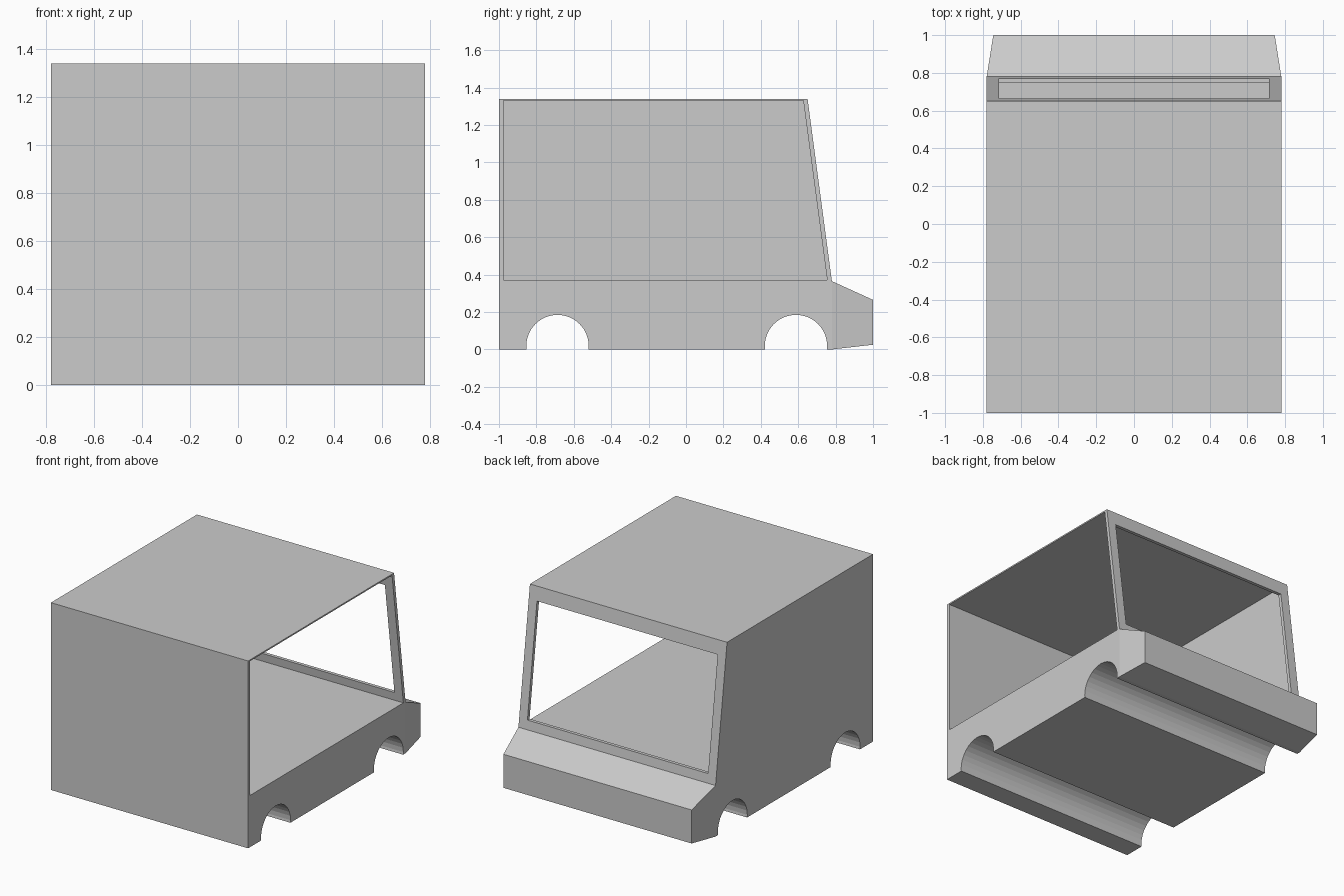
import bpy, bmesh, math

cube = bpy.data.objects.get("Cube")
if cube:
    bpy.data.objects.remove(cube, do_unlink=True)

grey = bpy.data.materials.new("plain grey")
grey.use_nodes = True
GREY = (0.6, 0.6, 0.6, 1)
grey.diffuse_color = GREY
grey.node_tree.nodes["Principled BSDF"].inputs["Base Color"].default_value = GREY


def prism(name, profile, x0, x1):
    """Extrude a (y, z) side profile from x0 to x1."""
    bm = bmesh.new()
    side = bm.faces.new([bm.verts.new((x0, y, z)) for y, z in profile])
    ext = bmesh.ops.extrude_face_region(bm, geom=[side])
    for v in ext["geom"]:
        if isinstance(v, bmesh.types.BMVert):
            v.co.x = x1
    bmesh.ops.recalc_face_normals(bm, faces=bm.faces)
    mesh = bpy.data.meshes.new(name)
    bm.to_mesh(mesh)
    bm.free()
    mesh.materials.append(grey)
    obj = bpy.data.objects.new(name, mesh)
    bpy.context.collection.objects.link(obj)
    return obj


def cut(target, cutter):
    """Subtract the cutter from the target, then discard it."""
    cutter.hide_render = True
    mod = target.modifiers.new("cut", "BOOLEAN")
    mod.operation = "DIFFERENCE"
    mod.solver = "EXACT"
    mod.object = cutter
    bpy.context.view_layer.objects.active = target
    bpy.ops.object.modifier_apply(modifier=mod.name)
    bpy.data.objects.remove(cutter, do_unlink=True)


HALF = 0.78      # half width of the body
ROOF = 1.34
SILL = 0.365     # where the sloping screen meets the nose

# Main body: box with a sloping screen end
body = prism("van_body", [(-1, 0), (0.78, 0), (0.78, SILL), (0.65, ROOF), (-1, ROOF)],
             -HALF, HALF)

# Tapered nose drawn out of the low upright face
bm = bmesh.new()
bm.from_mesh(body.data)
nose = [f for f in bm.faces if all(abs(v.co.y - 0.78) < 1e-4 for v in f.verts)]
drawn = bmesh.ops.extrude_face_region(bm, geom=nose)
for v in drawn["geom"]:
    if isinstance(v, bmesh.types.BMVert):
        v.co.x *= 0.745 / HALF
        v.co.y = 1
        v.co.z = 0.265 if v.co.z > 0.1 else 0.025
bmesh.ops.delete(bm, geom=[f for f in nose if f.is_valid], context="FACES")
bmesh.ops.recalc_face_normals(bm, faces=bm.faces)
bm.to_mesh(body.data)
bm.free()

# Cabin hollow, open on the +x side
cut(body, prism("cabin_cutter", [(-0.976, 0.37), (0.755, 0.37), (0.627, 1.33), (-0.976, 1.33)],
                -HALF + 0.02, 1))

# Windscreen opening
cut(body, prism("screen_cutter", [(0.5, 0.43), (1.1, 0.43), (1.1, 1.24), (0.5, 1.24)],
                -0.715, 0.715))

# Wheel arches across the full width
for y in (-0.687, 0.588):
    circle = [(y + 0.167 * math.cos(a), 0.018 + 0.167 * math.sin(a))
              for a in (math.tau * i / 32 for i in range(32))]
    cut(body, prism("arch_cutter", circle, -1, 1))
